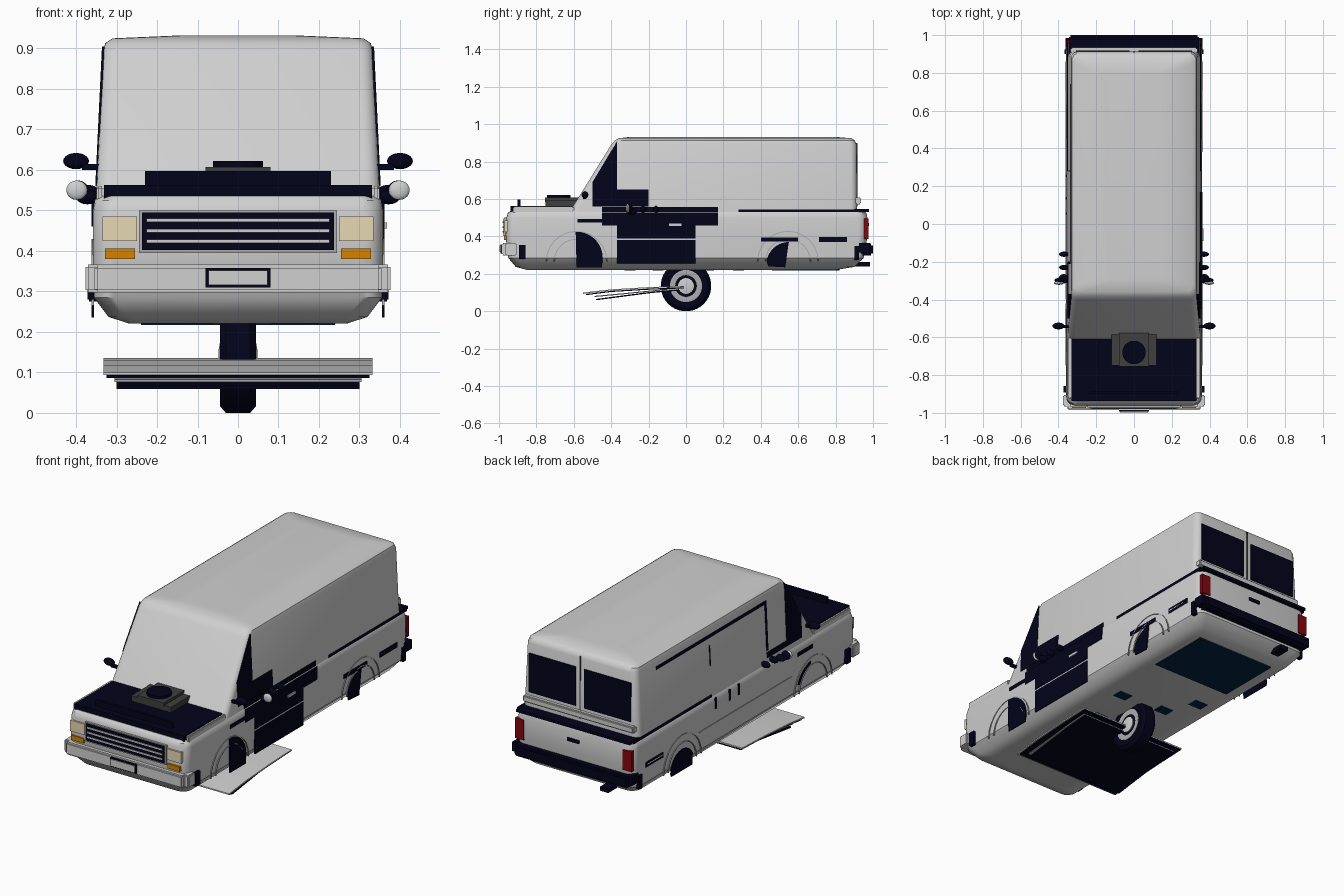
import bpy, bmesh, math
from mathutils import Vector

if "Cube" in bpy.data.objects:
    bpy.data.objects.remove(bpy.data.objects["Cube"])


def material(name, r, g, b):
    m = bpy.data.materials.new(name)
    m.use_nodes = True
    m.diffuse_color = (r, g, b, 1)
    m.node_tree.nodes["Principled BSDF"].inputs["Base Color"].default_value = (r, g, b, 1)
    return m


WHITE = material("body white", .63, .63, .63)
NAVY = material("dark navy", .001, .001, .011)
CHARCOAL = material("charcoal", .05, .05, .05)
GREY = material("metal grey", .42, .42, .42)
CREAM = material("lamp cream", .8, .69, .46)
ORANGE = material("indicator orange", .66, .22, .001)
RED = material("tail red", .23, .002, .005)
BLUE = material("underside blue", .001, .019, .06)


def finish(name, bm, mat, smooth=False):
    bmesh.ops.recalc_face_normals(bm, faces=bm.faces)
    mesh = bpy.data.meshes.new(name)
    bm.to_mesh(mesh)
    bm.free()
    mesh.materials.append(mat)
    ob = bpy.data.objects.new(name, mesh)
    bpy.context.collection.objects.link(ob)
    if smooth:
        bpy.ops.object.select_all(action='DESELECT')
        ob.select_set(True)
        bpy.context.view_layer.objects.active = ob
        bpy.ops.object.shade_smooth_by_angle(angle=math.radians(35))


def box(name, x, y, z, mat, bevel=0):
    """Box from (min, max) ranges."""
    bm = bmesh.new()
    bmesh.ops.create_cube(bm, size=1)
    for v in bm.verts:
        v.co = Vector([(a + b) / 2 + c * (b - a) for (a, b), c in zip((x, y, z), v.co)])
    if bevel:
        bmesh.ops.bevel(bm, geom=bm.edges[:], offset=bevel, segments=2, affect='EDGES')
    finish(name, bm, mat, bevel > 0)


def loft(name, rings, mat):
    """Skin a list of closed point loops and cap both ends."""
    bm = bmesh.new()
    loops = [[bm.verts.new(p) for p in ring] for ring in rings]
    n = len(loops[0])
    for a, b in zip(loops, loops[1:]):
        for i in range(n):
            j = (i + 1) % n
            bm.faces.new((a[i], a[j], b[j], b[i]))
    bm.faces.new(loops[0])
    bm.faces.new(loops[-1])
    finish(name, bm, mat, True)


def rounded(z, hw, y0, y1, r):
    """Horizontal rounded rectangle."""
    pts = []
    corners = ((hw - r, y1 - r), (r - hw, y1 - r), (r - hw, y0 + r), (hw - r, y0 + r))
    for k, (cx, cy) in enumerate(corners):
        for i in range(6):
            a = math.pi / 2 * (k + i / 5)
            pts.append((cx + r * math.cos(a), cy + r * math.sin(a), z))
    return pts


def ball(name, centre, scale, mat):
    bm = bmesh.new()
    bmesh.ops.create_uvsphere(bm, u_segments=16, v_segments=10, radius=1)
    for v in bm.verts:
        v.co = Vector([c + s * p for c, s, p in zip(centre, scale, v.co)])
    finish(name, bm, mat, True)


def lathe(name, profile, centre, axis, mat, steps=40):
    """Spin (radius, offset) points about x or z."""
    rings = []
    for r, h in profile:
        ring = []
        for i in range(steps):
            a = math.tau * i / steps
            p = (h, r * math.cos(a), r * math.sin(a)) if axis == 'x' else (r * math.cos(a), r * math.sin(a), h)
            ring.append(Vector(centre) + Vector(p))
        rings.append(ring)
    loft(name, rings, mat)


def side_x(z):
    return .359 if z < .53 else .351 - (z - .53) * .048


def panel(name, pts, mat, sides=(-1, 1)):
    """Thin plate on the flanks, outline in (y, z)."""
    for s in sides:
        bm = bmesh.new()
        inner = [bm.verts.new((s * (side_x(z) - .003), y, z)) for y, z in pts]
        outer = [bm.verts.new((s * (side_x(z) + .003), y, z)) for y, z in pts]
        bm.faces.new(inner)
        bm.faces.new(outer)
        for i in range(len(pts)):
            j = (i + 1) % len(pts)
            bm.faces.new((inner[i], inner[j], outer[j], outer[i]))
        finish(name + ("_left" if s > 0 else "_right"), bm, mat)


def strip(name, y0, y1, z0, z1, mat, sides=(-1, 1)):
    panel(name, [(y0, z0), (y1, z0), (y1, z1), (y0, z1)], mat, sides)


def arc(y, z, r, a0, a1):
    angles = [math.radians(a0 + (a1 - a0) * i / 12) for i in range(13)]
    return [(y + r * math.cos(a), z + r * math.sin(a)) for a in angles]


# Body shells
loft("lower_body", [rounded(*r) for r in (
    (.221, .27, -.85, .8, .05), (.237, .32, -.91, .9, .05), (.285, .356, -.95, .95, .05),
    (.4, .359, -.965, .97, .05), (.5, .358, -.96, .97, .05),
    (.525, .354, -.953, .965, .05), (.536, .346, -.94, .95, .05))], WHITE)
loft("cabin", [rounded(*r) for r in (
    (.52, .351, -.63, .915, .035), (.89, .334, -.4, .912, .035),
    (.913, .328, -.38, .903, .035), (.925, .31, -.36, .885, .035), (.932, .15, -.3, .8, .035))], WHITE)

# Bonnet bay and intake
for s in (-1, 1):
    box("fender_top", sorted((s * .33, s * .35)), (-.925, -.6), (.52, .56), WHITE, .006)
box("bonnet_bay", (-.331, .331), (-.937, -.61), (.53, .563), NAVY)
box("bay_upright", (-.23, .23), (-.9, -.885), (.55, .597), NAVY)
box("intake_base", (-.12, .12), (-.75, -.585), (.56, .592), CHARCOAL)
box("intake_step", (-.08, .08), (-.755, -.575), (.585, .607), CHARCOAL)
lathe("intake_cap", [(.062, .6), (.062, .622)], (0, -.68, 0), 'z', NAVY)

# Front face
box("grille", (-.245, .245), (-.972, -.95), (.395, .5), GREY)
box("grille_recess", (-.237, .237), (-.976, -.95), (.402, .495), NAVY)
for z in (.424, .45, .476):
    box("grille_bar", (-.226, .226), (-.98, -.95), (z - .004, z + .004), WHITE)
for s in (-1, 1):
    box("headlight", sorted((s * .25, s * .335)), (-.97, -.92), (.425, .485), CREAM)
    box("indicator", sorted((s * .254, s * .328)), (-.973, -.92), (.38, .406), ORANGE)
    box("bumper_end", sorted((s * .34, s * .377)), (-.965, -.905), (.297, .366), WHITE, .006)
    box("bumper_foot", sorted((s * .345, s * .372)), (-.893, -.857), (.28, .355), NAVY)
box("front_bumper", (-.355, .355), (-.986, -.92), (.297, .366), WHITE, .008)
box("plate_border", (-.08, .08), (-.993, -.98), (.31, .358), NAVY)
box("plate_face", (-.073, .073), (-.997, -.98), (.316, .352), WHITE)

# Cab windows
pillar_edge = [(-.5, .56), (-.5, .69), (-.395, .865), (-.37, .905)]
panel("cab_window", pillar_edge + [(-.37, .65), (-.2, .65), (-.2, .56)], NAVY, (1,))
panel("cab_window", pillar_edge + [(-.37, .59), (-.2, .59), (-.2, .56)], NAVY, (-1,))

# Open door on one flank
strip("door_upper", -.45, .17, .458, .527, NAVY, (1,))
strip("door_sill", -.45, .17, .531, .558, NAVY, (1,))
strip("door_middle", -.37, .05, .39, .46, NAVY, (1,))
strip("door_lower", -.37, .05, .255, .38, NAVY, (1,))
box("door_handle", (.35, .368), (-.09, -.025), (.456, .47), WHITE)

# Sliding door gaps on the other flank
strip("slide_rail", -.2, .74, .85, .867, NAVY, (-1,))
strip("slide_front_gap", -.212, -.198, .6, .867, NAVY, (-1,))
strip("slide_rear_gap", .278, .284, .7, .81, NAVY, (-1,))
for y in (.05, .13, .25):
    strip("slide_catch", y, y + .012, .46, .52, NAVY, (-1,))
strip("sill_seam", -.4, .4, .383, .387, GREY, (-1,))

# Trim on both flanks
strip("fender_trim", -.58, -.45, .474, .494, NAVY)
strip("waist_trim", .28, .955, .531, .545, NAVY)
strip("rear_trim", .71, .86, .37, .398, NAVY)
strip("rear_trim_insert", .72, .85, .381, .387, WHITE)

# Wheel arches
panel("front_arch_opening", arc(-.585, .285, .14, 0, 92) + [(-.585, .235), (-.45, .235)], NAVY, (1,))
panel("front_arch_slot", arc(-.585, .27, .14, 20, 80) + arc(-.585, .27, .125, 80, 20), NAVY, (-1,))
panel("rear_arch_opening", arc(.55, .25, .12, 90, 170) + [(.44, .24), (.53, .235)], NAVY, (1,))
strip("rear_arch_slot", .4, .6, .372, .395, NAVY, (1,))
panel("rear_arch_opening", arc(.545, .25, .1, 0, 150) + [(.46, .235), (.64, .235)], NAVY, (-1,))
for y in (-.585, .545):
    for r in (.118, .16):
        panel("arch_lip", arc(y, .265, r, 0, 180) + arc(y, .265, r + .005, 180, 0), GREY)

# Mirrors and side knobs
for s in (-1, 1):
    ball("mirror", (s * .4, -.54, .622), (.032, .018, .02), NAVY)
    box("mirror_arm", sorted((s * .34, s * .385)), (-.55, -.535), (.6, .615), NAVY)
    ball("side_lamp", (s * .398, -.312, .55), (.026, .01, .024), WHITE)
    ball("side_lamp_back", (s * .395, -.298, .55), (.026, .013, .024), NAVY)
    ball("side_lamp_mount", (s * .372, -.29, .533), (.028, .025, .018), NAVY)
    for y in (-.16, -.23):
        ball("side_knob", (s * .37, y, .545), (.027, .014, .018), NAVY)

# Rear face
for s in (-1, 1):
    box("rear_window", sorted((s * .025, s * .308)), (.9, .918), (.625, .838), NAVY)
    box("tail_light", sorted((s * .3, s * .352)), (.952, .975), (.385, .495), RED)
    box("rear_bumper_foot", sorted((s * .345, s * .368)), (.9, .925), (.275, .35), NAVY)
    box("rear_bumper_end", sorted((s * .335, s * .362)), (.925, .985), (.315, .365), NAVY)
box("rear_door_seam", (-.003, .003), (.9, .917), (.56, .9), CHARCOAL)
box("rear_ledge", (-.335, .335), (.89, .935), (.572, .608), WHITE, .006)
box("rear_waist_trim", (-.343, .343), (.9, .978), (.531, .546), NAVY)
box("rear_handle", (-.035, .035), (.96, .978), (.455, .472), NAVY)
box("rear_bumper", (-.345, .345), (.92, 1), (.298, .362), NAVY, .01)
box("tow_arm", (-.22, -.17), (.88, .985), (.24, .262), NAVY)

# Underside patches
box("tank_cover", (-.24, .24), (.46, .82), (.217, .225), BLUE)
for x, y in ((-.15, -.3), (.12, -.15), (-.1, .12), (.16, .1), (-.2, .28)):
    box("floor_patch", (x - .04, x + .04), (y - .03, y + .03), (.219, .225), BLUE)

# Loose wheel beneath the body
lathe("tyre", [(.08, -.04), (.118, -.045), (.135, -.03), (.135, .03), (.118, .045), (.08, .04)],
      (0, 0, .135), 'x', NAVY)
lathe("rim", [(.05, -.038), (.078, -.045), (.086, -.043), (.086, .043), (.078, .045), (.05, .038)],
      (0, 0, .135), 'x', GREY)
lathe("hub", [(.02, -.048), (.042, -.044), (.042, .044), (.02, .048)], (0, 0, .135), 'x', WHITE)


# Loose bonnet sheets beneath the body
def sheet(name, hw, path, thick, mat):
    outline = path + [(y, z - thick) for y, z in path[::-1]]
    loft(name, [[(x, y, z) for y, z in outline] for x in (-hw, hw)], mat)


sheet("bonnet_skin", .332, [(-.55, .1), (-.4, .117), (-.2, .129), (-.01, .136)], .007, WHITE)
sheet("bonnet_liner", .325, [(-.535, .092), (-.4, .109), (-.2, .121), (-.01, .128)], .006, NAVY)
sheet("bonnet_frame", .305, [(-.49, .082), (-.35, .095), (-.18, .112), (-.04, .122)], .006, GREY)
sheet("bonnet_underlay", .3, [(-.48, .066), (-.35, .083), (-.18, .105), (-.04, .117)], .007, NAVY)
